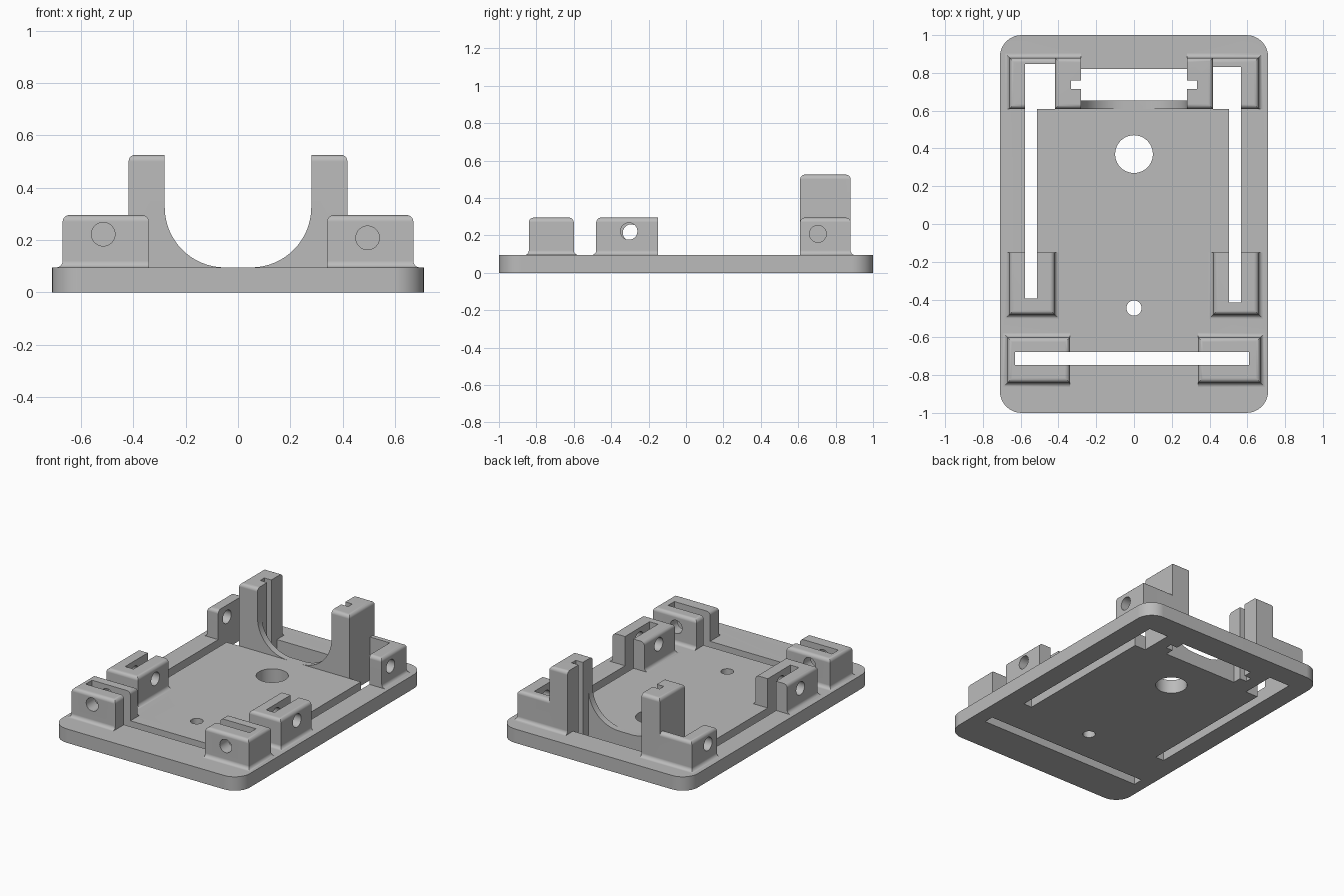
import bpy, bmesh
from math import sin, cos, pi, radians
from mathutils import Vector

cube = bpy.data.objects.get("Cube")
if cube:
    bpy.data.objects.remove(cube, do_unlink=True)

PLATE_TOP = 0.095
FILLET = 0.025
STEPS = 5

grey = bpy.data.materials.new("light grey")
grey.use_nodes = True
grey.diffuse_color = (0.5, 0.5, 0.5, 1)
grey.node_tree.nodes["Principled BSDF"].inputs["Base Color"].default_value = (0.5, 0.5, 0.5, 1)


def finish(name, bm):
    bmesh.ops.recalc_face_normals(bm, faces=bm.faces)
    mesh = bpy.data.meshes.new(name)
    bm.to_mesh(mesh)
    bm.free()
    mesh.materials.append(grey)
    obj = bpy.data.objects.new(name, mesh)
    bpy.context.scene.collection.objects.link(obj)
    return obj


def loft(name, rings):
    """Closed solid through rings of equal length."""
    bm = bmesh.new()
    loops = [[bm.verts.new(p) for p in ring] for ring in rings]
    n = len(loops[0])
    for a, b in zip(loops, loops[1:]):
        for i in range(n):
            j = (i + 1) % n
            bm.faces.new((a[i], a[j], b[j], b[i]))
    bm.faces.new(loops[0])
    bm.faces.new(loops[-1])
    return finish(name, bm)


def prism(name, pts, axis, lo, hi):
    """Extrude a flat outline along x, y or z."""
    def place(p, h):
        return {"x": (h, p[0], p[1]), "y": (p[0], h, p[1]), "z": (p[0], p[1], h)}[axis]
    return loft(name, [[place(p, h) for p in pts] for h in (lo, hi)])


def arc(cx, cy, r, start, end, n):
    return [(cx + r * cos(radians(start + (end - start) * i / n)),
             cy + r * sin(radians(start + (end - start) * i / n))) for i in range(n + 1)]


def cylinder(name, u, v, r, axis, lo, hi):
    return prism(name, arc(u, v, r, 0, 360, 40)[:-1], axis, lo, hi)


def slot(name, x0, x1, y0, y1):
    return prism(name, [(x0, y0), (x1, y0), (x1, y1), (x0, y1)], "z", -0.2, 1)


def block(name, side, inner, outer, front, back, top, flare, rounded):
    """Box with base fillets and rounded top; flags are inner, outer, front, back."""
    profile = [(0.05, FILLET, 0)]
    for i in range(STEPS + 1):
        a = i / STEPS * pi / 2
        profile.append((PLATE_TOP + FILLET * (1 - cos(a)), FILLET * (1 - sin(a)), 0))
    for i in range(STEPS + 1):
        a = i / STEPS * pi / 2
        profile.append((top - FILLET * (1 - sin(a)), 0, FILLET * (1 - cos(a))))
    rings = []
    for z, grow, shrink in profile:
        d = [grow * f - shrink * r for f, r in zip(flare, rounded)]
        xi, xo = side * (inner - d[0]), side * (outer + d[1])
        y0, y1 = front - d[2], back + d[3]
        rings.append([(xi, y0, z), (xo, y0, z), (xo, y1, z), (xi, y1, z)])
    return loft(name, rings)


# Base plate with rounded corners
R = 0.115
W = 0.71
outline = []
for cx, cy, start in ((W - R, 1 - R, 0), (R - W, 1 - R, 90), (R - W, R - 1, 180), (W - R, R - 1, 270)):
    outline += arc(cx, cy, R, start, start + 90, 10)
body = prism("mounting_base", outline, "z", 0, PLATE_TOP)

# Clamp blocks and tall posts on both sides
adds = []
for s in (-1, 1):
    adds += [
        block("front_block", s, 0.34, 0.67, -0.84, -0.60, 0.295, (0, 1, 1, 1), (1, 1, 1, 1)),
        block("middle_block", s, 0.42, 0.66, -0.48, -0.15, 0.295, (1, 1, 1, 0), (1, 1, 1, 0)),
        block("rear_block", s, 0.35, 0.66, 0.61, 0.88, 0.295, (0, 1, 0, 1), (0, 1, 1, 1)),
        block("post", s, 0.28, 0.418, 0.61, 0.88, 0.525, (0, 0, 0, 1), (0, 1, 1, 1)),
    ]

# Curved cradle wall between the posts
r = 0.23
cradle = [(-0.32, 0.05), (0.32, 0.05), (0.32, PLATE_TOP + r)]
cradle += arc(0.05, PLATE_TOP + r, r, 0, -90, 16)
cradle += arc(-0.05, PLATE_TOP + r, r, -90, -180, 16) + [(-0.32, PLATE_TOP + r)]
adds.append(prism("cradle_wall", cradle, "y", 0.61, 0.655))

# Strap slots, rear openings and cradle notches
cuts = [
    slot("front_slot", -0.63, 0.61, -0.746, -0.677),
    slot("left_slot", 0.503, 0.566, -0.415, 0.7),
    slot("right_slot", -0.577, -0.513, -0.395, 0.7),
    slot("left_rear_gap", 0.418, 0.566, 0.61, 0.83),
    slot("right_rear_gap", -0.577, -0.418, 0.61, 0.847),
    slot("rear_opening", -0.28, 0.28, 0.655, 0.82),
    slot("post_notches", -0.333, 0.333, 0.715, 0.76),
    cylinder("large_hole", 0, 0.37, 0.1, "z", -0.2, 0.2),
    cylinder("small_hole", 0, -0.445, 0.04, "z", -0.2, 0.2),
    # Screw holes through the clamp blocks
    cylinder("front_right_screw", -0.515, 0.222, 0.045, "y", -0.95, -0.55),
    cylinder("front_left_screw", 0.495, 0.208, 0.045, "y", -0.95, -0.55),
    cylinder("middle_left_screw", -0.305, 0.222, 0.045, "x", 0.35, 0.75),
    cylinder("middle_right_screw", -0.293, 0.214, 0.045, "x", -0.75, -0.35),
    cylinder("rear_left_screw", 0.705, 0.208, 0.045, "x", 0.5, 0.75),
    cylinder("rear_right_screw", 0.705, 0.215, 0.045, "x", -0.75, -0.5),
]

# Fuse the parts, cut the openings, then drop the helpers
for operation, helpers in (("UNION", adds), ("DIFFERENCE", cuts)):
    for helper in helpers:
        helper.hide_render = True
        mod = body.modifiers.new(helper.name, "BOOLEAN")
        mod.operation = operation
        mod.solver = "EXACT"
        mod.object = helper
graph = bpy.context.evaluated_depsgraph_get()
graph.update()
solid = bpy.data.meshes.new_from_object(body.evaluated_get(graph))
body.modifiers.clear()
body.data = solid
for helper in adds + cuts:
    bpy.data.objects.remove(helper, do_unlink=True)

# Smooth curved surfaces, keep hard edges
bpy.ops.object.select_all(action="DESELECT")
body.select_set(True)
bpy.context.view_layer.objects.active = body
bpy.ops.object.shade_smooth_by_angle(angle=radians(25))
weighted = body.modifiers.new("weighted_normals", "WEIGHTED_NORMAL")
weighted.keep_sharp = True
